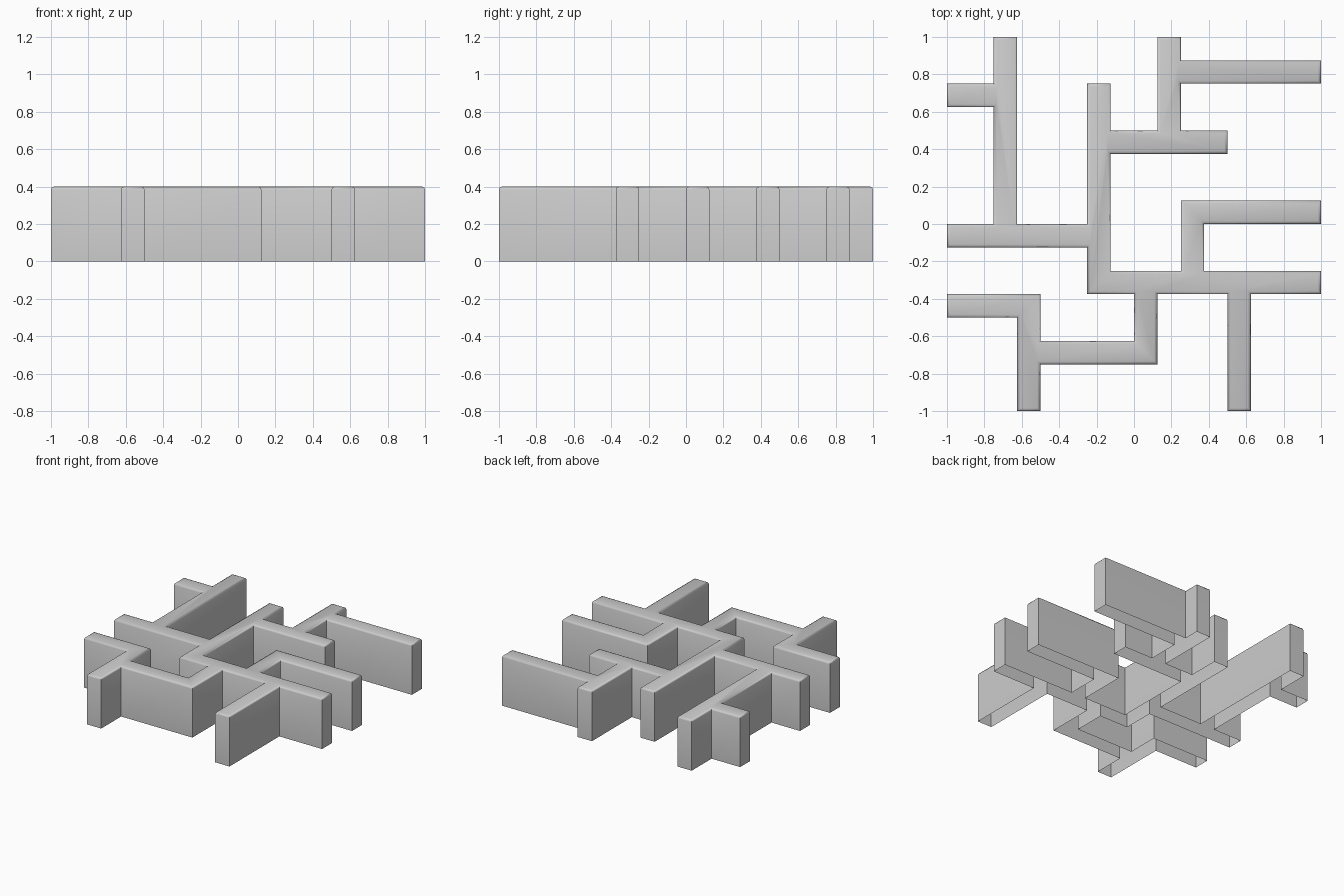
import bpy, bmesh
from math import radians

if "Cube" in bpy.data.objects:
    bpy.data.objects.remove(bpy.data.objects["Cube"])

CELL = 0.125      # wall thickness, the plan lies on a 16 x 16 grid
HEIGHT = 0.4
BEVEL = 0.016

# wall runs on the grid: (first column, last column, first row, last row)
RUNS = [
    (2, 2, 8, 15), (0, 2, 13, 13), (0, 6, 7, 7), (6, 6, 5, 13),
    (6, 11, 11, 11), (9, 9, 11, 15), (9, 15, 14, 14),
    (10, 10, 5, 8), (10, 15, 8, 8), (6, 15, 5, 5),
    (12, 12, 0, 5), (8, 8, 2, 5), (3, 8, 2, 2),
    (3, 3, 0, 4), (0, 3, 4, 4),
]
cells = {(c, r) for c0, c1, r0, r1 in RUNS
         for c in range(c0, c1 + 1) for r in range(r0, r1 + 1)}

bm = bmesh.new()
verts = {}


def corner(i, j, z):
    if (i, j, z) not in verts:
        verts[i, j, z] = bm.verts.new((-1 + i * CELL, -1 + j * CELL, z))
    return verts[i, j, z]


# top of each cell, and a side wherever the neighbouring cell is empty
for c, r in sorted(cells):
    ring = [(c, r), (c + 1, r), (c + 1, r + 1), (c, r + 1)]
    bm.faces.new([corner(i, j, HEIGHT) for i, j in ring])
    for k, (dc, dr) in enumerate([(0, -1), (1, 0), (0, 1), (-1, 0)]):
        if (c + dc, r + dr) not in cells:
            a, b = ring[k], ring[(k + 1) % 4]
            bm.faces.new([corner(*a, 0), corner(*b, 0),
                          corner(*b, HEIGHT), corner(*a, HEIGHT)])

# merge coplanar cells into clean long walls, bottom stays open
bm.normal_update()
bmesh.ops.dissolve_limit(bm, angle_limit=radians(1), verts=bm.verts[:], edges=bm.edges[:])

# round the top rim
bm.normal_update()
rim = [e for e in bm.edges if len(e.link_faces) == 2
       and all(abs(v.co.z - HEIGHT) < 1e-5 for v in e.verts)
       and e.calc_face_angle(0) > 1]
bmesh.ops.bevel(bm, geom=rim, offset=BEVEL, segments=2, profile=0.5,
                affect='EDGES', clamp_overlap=True)

mesh = bpy.data.meshes.new("maze_walls")
bm.to_mesh(mesh)
bm.free()
walls = bpy.data.objects.new("maze_walls", mesh)
bpy.context.collection.objects.link(walls)
bpy.context.view_layer.objects.active = walls
walls.select_set(True)
bpy.ops.object.shade_smooth_by_angle(angle=radians(80))
